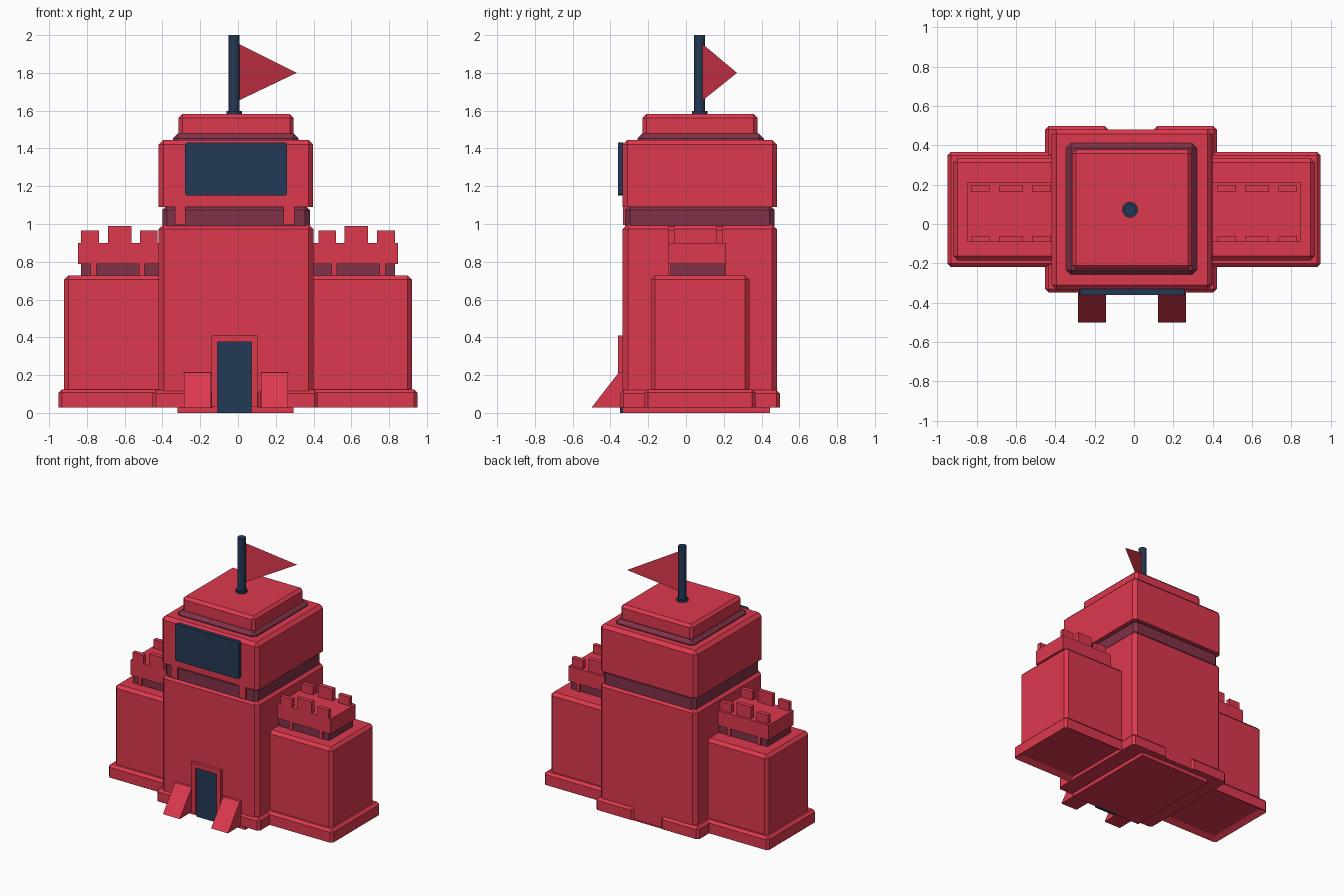
import bpy, bmesh, math

if "Cube" in bpy.data.objects:
    bpy.data.objects.remove(bpy.data.objects["Cube"])


def material(name, rgb):
    m = bpy.data.materials.new(name)
    m.diffuse_color = (*rgb, 1)
    m.use_nodes = True
    m.node_tree.nodes["Principled BSDF"].inputs["Base Color"].default_value = m.diffuse_color
    return m


RED = material("castle red", (0.72, 0.04, 0.075))
MAROON = material("dark maroon", (0.22, 0.032, 0.066))
NAVY = material("navy", (0.017, 0.042, 0.093))


def finish(name, bm, mat):
    me = bpy.data.meshes.new(name)
    bm.to_mesh(me)
    bm.free()
    me.materials.append(mat)
    ob = bpy.data.objects.new(name, me)
    bpy.context.collection.objects.link(ob)
    return ob


def box(name, x, y, z, mat=RED, bevel=0.0, recess=0.0, depth=0.025):
    """Box from ranges; chamfers every edge except the bottom ones."""
    bm = bmesh.new()
    bmesh.ops.create_cube(bm, size=1)
    for v in bm.verts:
        v.co = [r[0] if c < 0 else r[1] for c, r in zip(v.co, (x, y, z))]
    if bevel:
        edges = [e for e in bm.edges if max(v.co.z for v in e.verts) > z[0] + 1e-4]
        bmesh.ops.bevel(bm, geom=edges, offset=bevel, segments=1, affect='EDGES')
    if recess:
        bm.normal_update()
        low = min(bm.faces, key=lambda f: f.calc_center_median().z)
        bmesh.ops.inset_region(bm, faces=[low], thickness=recess)
        for v in low.verts:
            v.co.z += depth
    bmesh.ops.recalc_face_normals(bm, faces=bm.faces)
    return finish(name, bm, mat)


def prism(name, profile, x0, x1, mat=RED):
    """Extrudes a (y, z) profile along x."""
    bm = bmesh.new()
    f = bm.faces.new([bm.verts.new((x0, y, z)) for y, z in profile])
    r = bmesh.ops.extrude_face_region(bm, geom=[f])
    for v in r["geom"]:
        if isinstance(v, bmesh.types.BMVert):
            v.co.x = x1
    bmesh.ops.recalc_face_normals(bm, faces=bm.faces)
    return finish(name, bm, mat)


def cylinder(name, r, z0, z1, mat):
    bm = bmesh.new()
    bmesh.ops.create_cone(bm, cap_ends=True, segments=12, radius1=r, radius2=r, depth=z1 - z0)
    bmesh.ops.translate(bm, verts=bm.verts, vec=(-0.02, 0.072, (z0 + z1) / 2))
    return finish(name, bm, mat)


# Central tower
box("tower_body", (-0.42, 0.40), (-0.335, 0.482), (0.03, 1.0), bevel=0.027)
box("tower_collar", (-0.40, 0.38), (-0.322, 0.468), (0.99, 1.10), MAROON, 0.025)
box("tower_head", (-0.42, 0.398), (-0.335, 0.482), (1.09, 1.445), bevel=0.025)
box("cap_collar", (-0.345, 0.32), (-0.258, 0.412), (1.43, 1.478), MAROON, 0.025)
box("tower_cap", (-0.315, 0.295), (-0.23, 0.378), (1.468, 1.582), bevel=0.02)
for i, x in enumerate((-0.305, 0.27)):
    box(f"collar_bracket_{i}", (x - 0.028, x + 0.028), (-0.333, -0.31), (0.995, 1.095))

# Window panel with clipped corners
win = box("window", (-0.28, 0.26), (-0.36, -0.33), (1.15, 1.432), NAVY)
bm = bmesh.new()
bm.from_mesh(win.data)
corner = [e for e in bm.edges if abs(e.verts[0].co.y - e.verts[1].co.y) > 0.01]
bmesh.ops.bevel(bm, geom=corner, offset=0.014, segments=2, profile=0.5, affect='EDGES')
bm.to_mesh(win.data)
bm.free()

# Tower base: plinth halves leave a gap at front and back; foot plate below
box("tower_plinth_left", (-0.452, -0.13), (-0.348, 0.498), (0.028, 0.12), bevel=0.018)
box("tower_plinth_right", (0.10, 0.422), (-0.348, 0.498), (0.028, 0.12), bevel=0.018)
box("foot_plate", (-0.32, 0.295), (-0.335, 0.445), (0.0, 0.035))

# Door, frame and sloped ramps
box("door_frame_left", (-0.14, -0.108), (-0.36, -0.32), (0.03, 0.41))
box("door_frame_right", (0.072, 0.102), (-0.36, -0.32), (0.03, 0.41))
box("door_frame_top", (-0.108, 0.072), (-0.36, -0.32), (0.375, 0.41))
box("door", (-0.108, 0.072), (-0.35, -0.32), (0.0, 0.375), NAVY)
for i, (a, b) in enumerate(((-0.285, -0.143), (0.122, 0.264))):
    prism(f"ramp_{i}", [(-0.5, 0.028), (-0.33, 0.028), (-0.33, 0.215), (-0.355, 0.215)], a, b)

# Side wings, mirrored
for side, s in (("left", -1), ("right", 1)):
    def span(a, b):
        return tuple(sorted((s * a, s * b)))
    box(f"wing_plinth_{side}", span(0.38, 0.95), (-0.22, 0.367), (0.028, 0.125),
        bevel=0.018, recess=0.045)
    box(f"wing_body_{side}", span(0.36, 0.92), (-0.185, 0.335), (0.06, 0.728), bevel=0.022)
    box(f"wing_collar_{side}", span(0.36, 0.83), (-0.083, 0.203), (0.72, 0.80), MAROON)
    box(f"parapet_{side}", span(0.36, 0.847), (-0.092, 0.213), (0.787, 0.90))
    for row, y in enumerate(((-0.092, -0.06), (0.162, 0.195))):
        for i, (a, b, top) in enumerate(((0.735, 0.83, 0.965), (0.565, 0.688, 0.99),
                                         (0.425, 0.52, 0.965))):
            box(f"merlon_{side}_{row}_{i}", span(a, b), y, (0.89, top))
        yb = (-0.092, -0.07) if row == 0 else (0.19, 0.213)
        for i, x in enumerate((0.765, 0.51)):
            box(f"parapet_bracket_{side}_{row}_{i}", span(x - 0.015, x + 0.015), yb, (0.72, 0.79))

# Flagpole and pennant
cylinder("flagpole", 0.029, 1.58, 2.0, NAVY)
cylinder("flagpole_foot", 0.041, 1.575, 1.597, NAVY)
bm = bmesh.new()
bm.faces.new([bm.verts.new(p) for p in
              ((0.0, 0.085, 1.652), (0.31, 0.27, 1.80), (0.0, 0.085, 1.955))])
finish("pennant", bm, RED)
